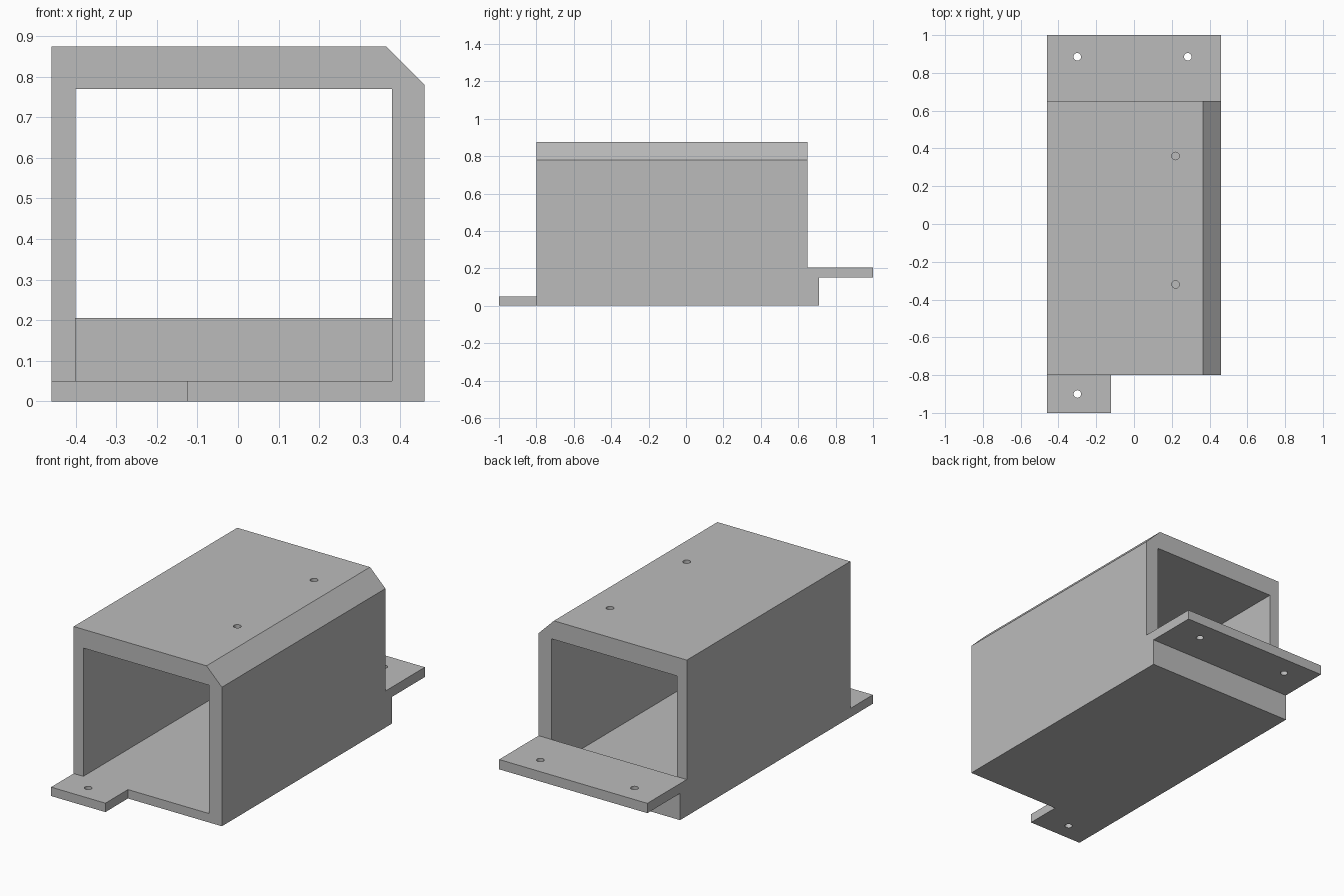
import bpy
import bmesh
from mathutils import Vector

default = bpy.data.objects.get("Cube")
if default:
    bpy.data.objects.remove(default, do_unlink=True)

HALF_W = 0.46          # half width of the housing
FRONT, BACK = -0.8, 0.65   # ends of the tunnel
FLOOR, LEDGE, CEILING, TOP = 0.05, 0.205, 0.77, 0.875

grey = bpy.data.materials.new("plain_grey")
grey.use_nodes = True
colour = (0.5, 0.5, 0.5, 1)
grey.diffuse_color = colour
grey.node_tree.nodes["Principled BSDF"].inputs["Base Color"].default_value = colour


def prism(name, points, offset):
    """Extrude a closed planar outline by an offset vector."""
    bm = bmesh.new()
    face = bm.faces.new([bm.verts.new(p) for p in points])
    result = bmesh.ops.extrude_face_region(bm, geom=[face])
    verts = [g for g in result["geom"] if isinstance(g, bmesh.types.BMVert)]
    bmesh.ops.translate(bm, verts=verts, vec=Vector(offset))
    bmesh.ops.recalc_face_normals(bm, faces=bm.faces)
    mesh = bpy.data.meshes.new(name)
    bm.to_mesh(mesh)
    bm.free()
    mesh.materials.append(grey)
    obj = bpy.data.objects.new(name, mesh)
    bpy.context.collection.objects.link(obj)
    return obj


def side_prism(name, outline, x0, x1):
    """Side outline (y, z) extruded across the width."""
    return prism(name, [(x0, y, z) for y, z in outline], (x1 - x0, 0, 0))


def cut(target, cutter):
    """Subtract a cutter, apply, and remove it."""
    mod = target.modifiers.new(cutter.name, 'BOOLEAN')
    mod.operation = 'DIFFERENCE'
    mod.solver = 'EXACT'
    mod.object = cutter
    cutter.hide_render = True
    bpy.context.view_layer.objects.active = target
    bpy.ops.object.modifier_apply(modifier=mod.name)
    bpy.data.objects.remove(cutter, do_unlink=True)


# Housing with front tab, rear wall and raised rear flange
housing = side_prism("mounting_housing", [
    (-1, 0), (0.71, 0), (0.71, 0.15), (1, 0.15), (1, LEDGE), (BACK, LEDGE),
    (BACK, TOP), (FRONT, TOP), (FRONT, FLOOR), (-1, FLOOR)], -HALF_W, HALF_W)

# Tunnel opening, stopped low at the back by the rear wall
cut(housing, side_prism("tunnel_cutter", [
    (FRONT, FLOOR), (BACK, FLOOR), (BACK, LEDGE), (0.8, 0.3),
    (0.8, CEILING), (-0.9, CEILING), (-0.9, 0.15)], -0.4, 0.38))

# Front tab kept only on the right-hand part of the width
cut(housing, side_prism("tab_cutter", [
    (FRONT, -0.1), (FRONT, FLOOR), (-1.2, 0.45), (-1.2, -0.1)], -0.123, 0.6))

# Chamfer along the upper left edge
cut(housing, prism("chamfer_cutter", [
    (0.265, -0.9, 0.975), (0.56, -0.9, 0.68), (0.56, -0.9, 0.975)], (0, 1.8, 0)))

# Screw holes: front tab, rear flange, roof
holes = [(-0.3, -0.9, 0.025), (-0.3, 0.885, 0.18), (0.285, 0.885, 0.18),
         (0.22, 0.36, 0.82), (0.22, -0.32, 0.82)]
for location in holes:
    bpy.ops.mesh.primitive_cylinder_add(vertices=32, radius=0.02, depth=0.2,
                                        location=location)
    drill = bpy.context.object
    drill.name = "drill_cutter"
    drill.data.materials.append(grey)
    cut(housing, drill)

# Smooth hole walls, crisp edges elsewhere
bpy.ops.object.select_all(action='DESELECT')
housing.select_set(True)
bpy.context.view_layer.objects.active = housing
bpy.ops.object.shade_smooth_by_angle()
